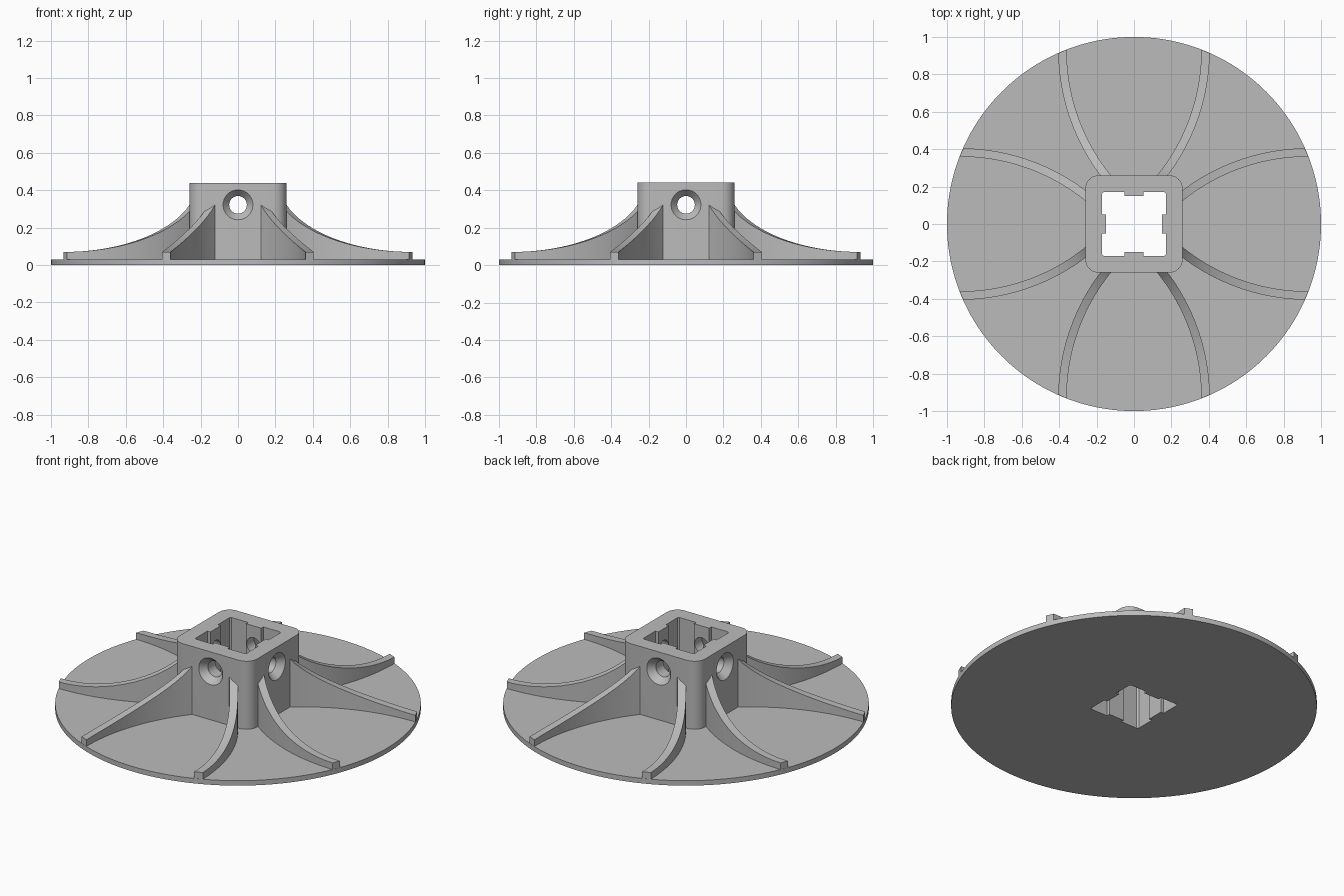
import bpy, bmesh
from math import sin, cos, asin, sqrt, pi
from mathutils import Matrix, Vector

if "Cube" in bpy.data.objects:
    bpy.data.objects.remove(bpy.data.objects["Cube"], do_unlink=True)

grey = bpy.data.materials.new("plain grey")
grey.use_nodes = True
GREY = (0.5, 0.5, 0.5, 1)
grey.diffuse_color = GREY
grey.node_tree.nodes["Principled BSDF"].inputs["Base Color"].default_value = GREY


def loft(name, rings, matrix=Matrix()):
    """Closed solid skinned through rings of equal point count."""
    bm = bmesh.new()
    rows = [[bm.verts.new(matrix @ Vector(p)) for p in ring] for ring in rings]
    n = len(rows[0])
    for a, b in zip(rows, rows[1:]):
        for i in range(n):
            j = (i + 1) % n
            bm.faces.new((a[i], a[j], b[j], b[i]))
    bm.faces.new(rows[0])
    bm.faces.new(rows[-1])
    bmesh.ops.recalc_face_normals(bm, faces=bm.faces)
    mesh = bpy.data.meshes.new(name)
    bm.to_mesh(mesh)
    bm.free()
    mesh.materials.append(grey)
    obj = bpy.data.objects.new(name, mesh)
    bpy.context.collection.objects.link(obj)
    return obj


def prism(name, outline, z0, z1):
    return loft(name, [[(x, y, z) for x, y in outline] for z in (z0, z1)])


def select(obj):
    bpy.ops.object.select_all(action='DESELECT')
    obj.select_set(True)
    bpy.context.view_layer.objects.active = obj


def cut(obj, cutter):
    mod = obj.modifiers.new("cut", 'BOOLEAN')
    mod.operation = 'DIFFERENCE'
    mod.solver = 'EXACT'
    mod.object = cutter
    select(obj)
    bpy.ops.object.modifier_apply(modifier=mod.name)


def circle(r, n):
    return [(r * cos(2 * pi * i / n), r * sin(2 * pi * i / n)) for i in range(n)]


def four_fold(points):
    out = []
    for k in range(4):
        out += points
        points = [(-y, x) for x, y in points]
    return out


PLATE, TOP, HALF, FILLET = 0.03, 0.44, 0.26, 0.07

# Round base plate
base_plate = prism("base_plate", circle(1, 160), 0, PLATE)

# Square socket tower with rounded corners
c = HALF - FILLET
corner = [(c + FILLET * cos(i * pi / 16), c + FILLET * sin(i * pi / 16)) for i in range(9)]
tower = prism("socket_tower", four_fold(corner), PLATE, TOP)

# Socket opening with a shallow key on each side
key = [(0.15, -0.05), (0.15, 0.05), (0.17, 0.05), (0.17, 0.162), (0.162, 0.17), (0.05, 0.17)]
socket_cutter = prism("socket_cutter", four_fold(key), -0.1, TOP + 0.1)
cut(base_plate, socket_cutter)
cut(tower, socket_cutter)

# Countersunk screw holes through both pairs of walls
cutters = [socket_cutter]
profile = [(-0.3, 0.113), (-0.22, 0.047), (0.22, 0.047), (0.3, 0.113)]
for k in range(2):
    rings = [[(x, d, 0.322 + z) for x, z in circle(r, 48)] for d, r in profile]
    screw_cutter = loft("screw_cutter", rings, Matrix.Rotation(k * pi / 2, 4, 'Z'))
    cut(tower, screw_cutter)
    cutters.append(screw_cutter)
for cutter in cutters:
    bpy.data.objects.remove(cutter, do_unlink=True)

# Curved ribs: an arc in plan, with an elliptical sweep in height
ARC, THICK, END_X, END_Y, STEPS = 1.09, 0.045, 0.3825, 0.93, 28
SPAN, RISE, LOW = 0.73, 0.384, 0.07
sections = []
for i in range(STEPS + 1):
    u = 0.69 * (1 - i / STEPS)
    a = asin(u / ARC)
    top = LOW + RISE * (1 - sqrt(1 - (u / SPAN) ** 2))
    sides = []
    for r in (ARC - THICK / 2, ARC + THICK / 2):
        x, y = END_X - ARC + r * cos(a), END_Y - r * sin(a)
        if i == STEPS:
            y = sqrt(0.998 - x * x)   # trim flush with the plate rim
        sides.append((x, y))
    (xi, yi), (xo, yo) = sides
    # keep the last inner section from overrunning the trimmed rim
    lim = sqrt(0.998 - xo * xo) - 0.002
    if i < STEPS:
        yi, yo = min(yi, lim), min(yo, lim)
    sections.append([(xi, yi, 0.02), (xo, yo, 0.02), (xo, yo, top), (xi, yi, top)])

parts = [base_plate, tower]
for k in range(4):
    for side in (1, -1):
        place = Matrix.Rotation(k * pi / 2, 4, 'Z') @ Matrix.Diagonal((side, 1, 1, 1))
        parts.append(loft("rib", sections, place))

for part in parts:
    select(part)
    bpy.ops.object.shade_smooth_by_angle(angle=pi / 6)
